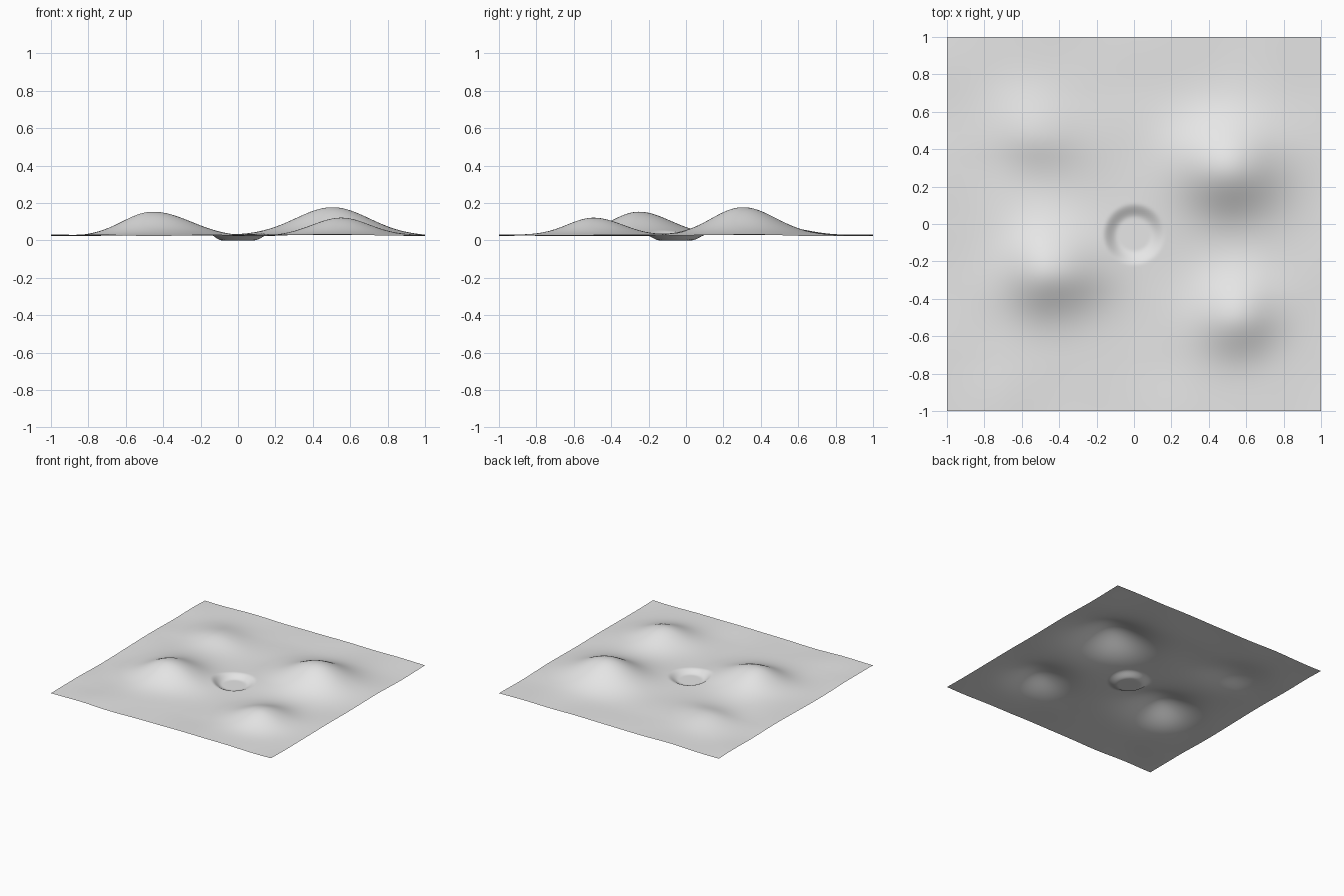
import bpy, bmesh, math
from mathutils import Vector, noise

if "Cube" in bpy.data.objects:
    bpy.data.objects.remove(bpy.data.objects["Cube"])

# Hills: centre x, centre y, height, spread left, right, front, back
HILLS = [
    (0.50, 0.30, 0.150, 0.19, 0.19, 0.17, 0.18),
    (0.56, -0.49, 0.097, 0.15, 0.15, 0.14, 0.16),
    (-0.46, -0.25, 0.122, 0.16, 0.20, 0.15, 0.17),
    (-0.53, 0.48, 0.050, 0.15, 0.17, 0.13, 0.15),
]
CRATER = Vector((0.0, -0.055))
FLOOR_RADIUS, RIM_RADIUS = 0.085, 0.168


def hill(x, y, cx, cy, h, left, right, front, back):
    u = (x - cx) / (left if x < cx else right)
    v = (y - cy) / (front if y < cy else back)
    return h * math.exp(-(u * u + v * v) / 2)


def ground(x, y):
    # Gentle base undulation plus hills
    z = 0.027 + 0.008 * noise.noise(Vector((x * 2.8, y * 2.8, 0.4)))
    z += sum(hill(x, y, *h) for h in HILLS)
    # Round crater with a flat floor
    t = ((Vector((x, y)) - CRATER).length - FLOOR_RADIUS) / (RIM_RADIUS - FLOOR_RADIUS)
    t = min(max(t, 0), 1)
    return z * t * t * (3 - 2 * t)


# Terrain sheet
mesh = bpy.data.meshes.new("terrain")
bm = bmesh.new()
bmesh.ops.create_grid(bm, x_segments=180, y_segments=180, size=1.0)
for v in bm.verts:
    v.co.z = ground(v.co.x, v.co.y)
for f in bm.faces:
    f.smooth = True
bm.to_mesh(mesh)
bm.free()

terrain = bpy.data.objects.new("terrain", mesh)
bpy.context.collection.objects.link(terrain)
grey = bpy.data.materials.new("light grey")
grey.diffuse_color = (0.8, 0.8, 0.8, 1)
grey.use_nodes = True
grey.node_tree.nodes["Principled BSDF"].inputs["Base Color"].default_value = grey.diffuse_color
mesh.materials.append(grey)
